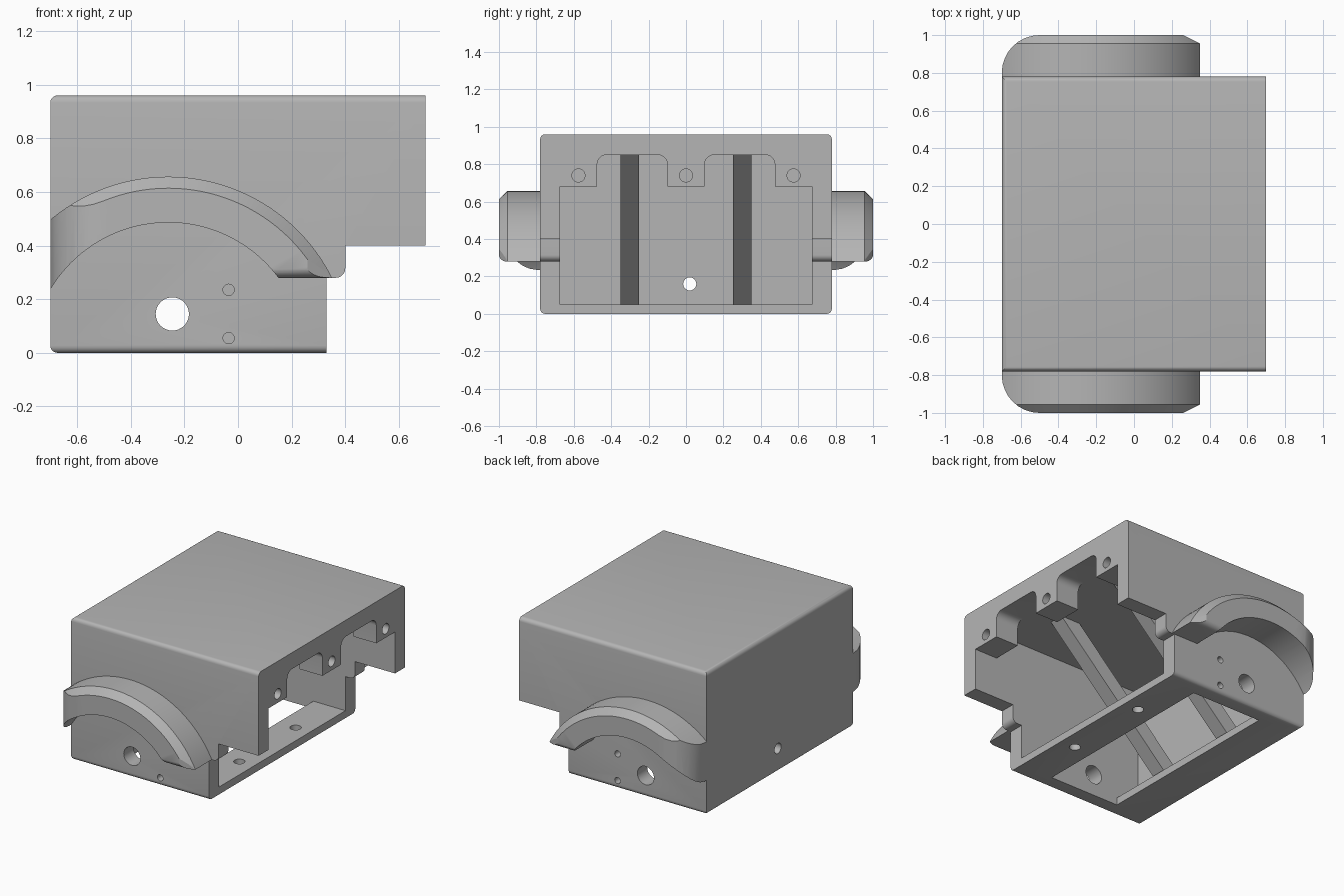
import bpy, bmesh
from math import sin, cos, pi, radians
from mathutils import Vector

cube = bpy.data.objects.get("Cube")
if cube:
    bpy.data.objects.remove(cube, do_unlink=True)

GREY = (0.46, 0.46, 0.46, 1)
grey = bpy.data.materials.new("plain grey")
grey.use_nodes = True
grey.diffuse_color = GREY
grey.node_tree.nodes["Principled BSDF"].inputs["Base Color"].default_value = GREY


def finish(name, bm):
    bmesh.ops.recalc_face_normals(bm, faces=bm.faces)
    mesh = bpy.data.meshes.new(name)
    bm.to_mesh(mesh)
    bm.free()
    mesh.materials.append(grey)
    ob = bpy.data.objects.new(name, mesh)
    bpy.context.collection.objects.link(ob)
    return ob


def outline(points, steps=8):
    """Round every square corner that carries a third value, its radius."""
    out = []
    for i, p in enumerate(points):
        c = Vector(p[:2])
        if len(p) == 2:
            out.append(c)
            continue
        r = p[2]
        u = (Vector(points[i - 1][:2]) - c).normalized()
        v = (Vector(points[(i + 1) % len(points)][:2]) - c).normalized()
        for k in range(steps + 1):
            t = k / steps * pi / 2
            out.append(c + r * (u + v) - r * (v * cos(t) + u * sin(t)))
    return out


def prism(name, points, axis, lo, hi, bevel=None):
    """Extrude a 2D outline along an axis; the outline uses the other two."""
    place = {"x": lambda a, b, d: (d, a, b),
             "y": lambda a, b, d: (a, d, b),
             "z": lambda a, b, d: (a, b, d)}[axis]
    bm = bmesh.new()
    pts = outline(points)
    ends = [[bm.verts.new(place(a, b, d)) for a, b in pts] for d in (lo, hi)]
    for ring in ends:
        bm.faces.new(ring)
    n = len(pts)
    for i in range(n):
        j = (i + 1) % n
        bm.faces.new((ends[0][i], ends[0][j], ends[1][j], ends[1][i]))
    if bevel:
        rule, width = bevel
        edges = [e for e in bm.edges if rule(*[v.co for v in e.verts])]
        bmesh.ops.recalc_face_normals(bm, faces=bm.faces)
        bmesh.ops.bevel(bm, geom=edges, offset=width, segments=5,
                        profile=0.5, affect="EDGES")
    return finish(name, bm)


def box(name, x, y, z):
    return prism(name, [(x[0], y[0]), (x[1], y[0]), (x[1], y[1]), (x[0], y[1])], "z", *z)


def rod(axis, a, b, r, lo, hi, n=32):
    return prism("drill", [(a + r * cos(2 * pi * i / n), b + r * sin(2 * pi * i / n))
                           for i in range(n)], axis, lo, hi)


def combine(ob, tool, mode="DIFFERENCE"):
    tool.hide_render = True
    mod = ob.modifiers.new("cut", "BOOLEAN")
    mod.operation, mod.object, mod.solver = mode, tool, "EXACT"
    bpy.context.view_layer.objects.active = ob
    bpy.ops.object.modifier_apply(modifier=mod.name)
    bpy.data.objects.remove(tool, do_unlink=True)


def smooth(ob):
    bpy.ops.object.select_all(action="DESELECT")
    ob.select_set(True)
    bpy.context.view_layer.objects.active = ob
    bpy.ops.object.shade_smooth_by_angle(angle=radians(25))


# Housing shell: stepped side outline with softened long and rear edges
W, H, BACK = 0.78, 0.96, -0.7


def soft_edge(a, b):
    level = abs(a.z - b.z) < 1e-4 and (a.z < 0.01 or a.z > H - 0.01)
    long_edge = abs(a.y - b.y) < 1e-4
    rear_edge = a.x < BACK + 0.01 and b.x < BACK + 0.01
    return level and (long_edge or rear_edge)


housing = prism("housing", [(BACK, 0), (0.33, 0), (0.33, 0.28), (0.4, 0.28, 0.035),
                            (0.4, 0.4), (0.7, 0.4), (0.7, H), (BACK, H)],
                "y", -W, W, (soft_edge, 0.027))

# Hollow chamber, bottom window and notched end opening
IN = 0.675
combine(housing, box("chamber", (-0.6, 0.53), (-IN, IN), (0.05, 0.85)))
combine(housing, box("window", (-0.43, 0.09), (-IN, IN), (-0.1, 0.3)))
half = [(0.1, 0.68), (0.1, 0.85, 0.05), (0.475, 0.85, 0.05), (0.475, 0.68),
        (IN, 0.68), (IN, 0.05)]
mirrored = [(-p[0], *p[1:]) for p in reversed(half)]
combine(housing, prism("opening", half + mirrored, "x", 0.3, 0.9))

# Screw, axle and cable holes
for y in (-0.575, 0, 0.575):
    combine(housing, rod("x", y, 0.74, 0.035, 0.56, 0.8))
for y in (-0.3, 0.3):
    combine(housing, rod("z", 0.22, y, 0.035, -0.1, 0.1))
combine(housing, rod("x", 0.02, 0.16, 0.035, -0.8, -0.5))
combine(housing, rod("y", -0.245, 0.145, 0.062, -1, 1))
for s in (-1, 1):
    for z in (0.055, 0.235):
        combine(housing, rod("y", -0.035, z, 0.021, *sorted((s * 0.7, s * 0.9))))
smooth(housing)

# Diagonal braces inside the chamber
for side, y in (("right", -0.3), ("left", 0.3)):
    prism("brace_" + side, [(-0.46, 0.05), (0.37, 0.85), (0.225, 0.85), (-0.6, 0.055),
                            (-0.6, 0.05)], "y", y - 0.05, y + 0.05)


# Arched wheel guards: a chamfered ring trimmed by a rounded plan outline
def wheel_guard(name, s):
    cx, cz, n = -0.26, -0.026, 128
    section = [(0.75, 0.512), (1.0, 0.512), (1.0, 0.64), (0.955, 0.683), (0.75, 0.683)]
    bm = bmesh.new()
    rings = []
    for i in range(n):
        t = 2 * pi * i / n
        rings.append([bm.verts.new((cx + r * cos(t), s * y, cz + r * sin(t)))
                      for y, r in section])
    m = len(section)
    for i in range(n):
        a, b = rings[i], rings[(i + 1) % n]
        for k in range(m):
            bm.faces.new((a[k], a[(k + 1) % m], b[(k + 1) % m], b[k]))
    guard = finish(name, bm)
    plan = [(BACK, 0.77), (0.35, 0.77), (0.35, 0.955), (0.26, 1.0), (BACK, 1.0, 0.2)]
    plan = [(p[0], s * p[1], *p[2:]) for p in plan]
    combine(guard, prism("plan", plan, "z", 0.1, 0.8), "INTERSECT")
    under = [(0.7, 0.05), (0.7, 0.28)]
    under += [(0.96 + 0.041 * sin(k * pi / 16), 0.321 - 0.041 * cos(k * pi / 16))
              for k in range(9)]
    under += [(1.1, 0.321), (1.1, 0.05)]
    combine(guard, prism("under", [(s * y, z) for y, z in under], "x", -0.1, 0.6))
    smooth(guard)


wheel_guard("wheel_guard_front", -1)
wheel_guard("wheel_guard_back", 1)
